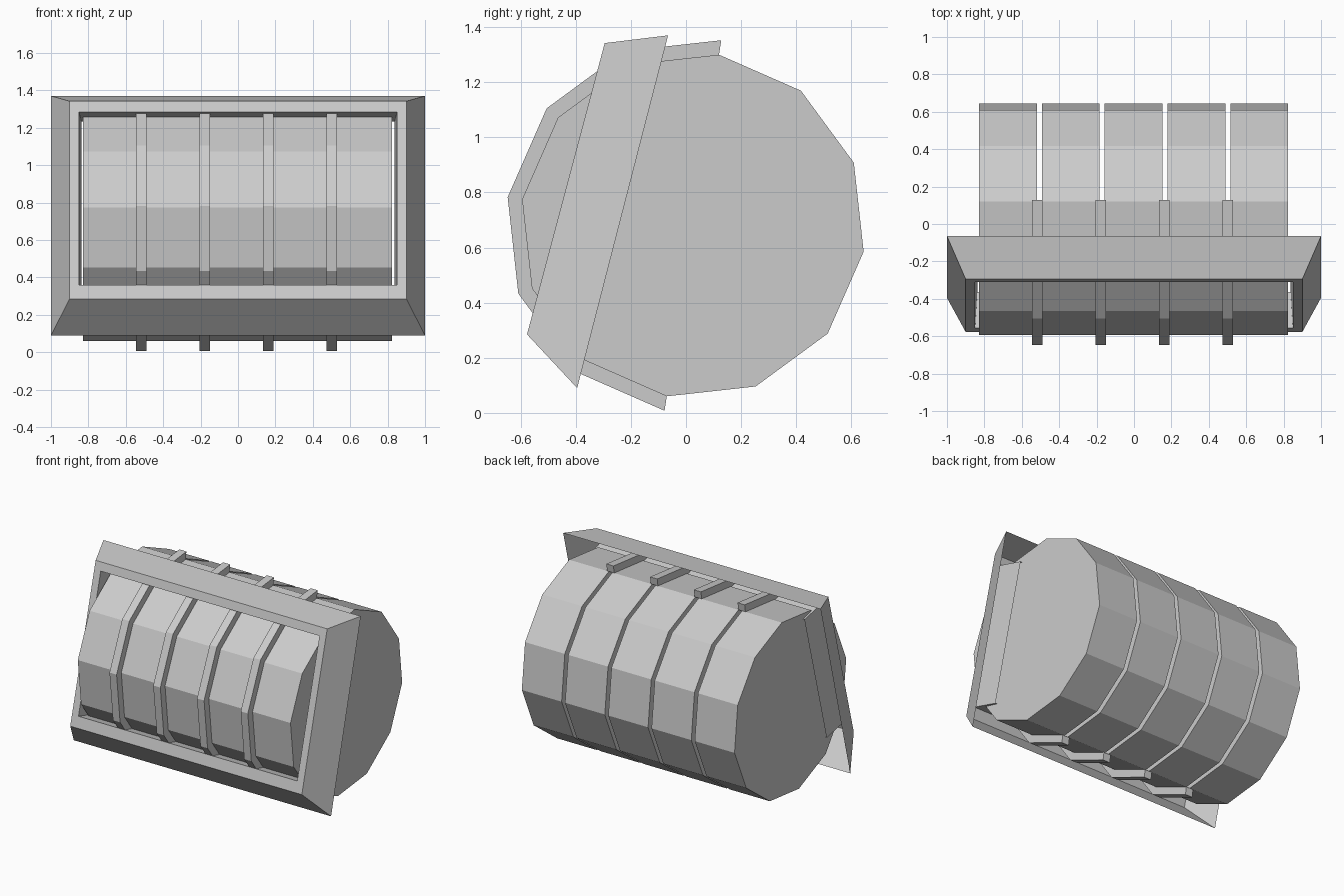
import bpy
import bmesh
from math import sin, cos, radians

cube = bpy.data.objects.get("Cube")
if cube:
    bpy.data.objects.remove(cube, do_unlink=True)

grey = bpy.data.materials.new("light_grey")
grey.use_nodes = True
COLOR = (0.6, 0.6, 0.6, 1)
grey.diffuse_color = COLOR
grey.node_tree.nodes["Principled BSDF"].inputs["Base Color"].default_value = COLOR

CY, CZ = 0.025, 0.68          # drum axis
R_DRUM, R_BAND = 0.627, 0.68
START = 81.3                  # angle of the first corner


def finish(name, bm):
    bmesh.ops.recalc_face_normals(bm, faces=bm.faces)
    mesh = bpy.data.meshes.new(name)
    bm.to_mesh(mesh)
    bm.free()
    mesh.materials.append(grey)
    obj = bpy.data.objects.new(name, mesh)
    bpy.context.collection.objects.link(obj)
    return obj


def on_circle(radius, step):
    a = radians(START + 30 * step)
    return CY + radius * cos(a), CZ + radius * sin(a)


def bridge(bm, a, b, closed=True):
    n = len(a)
    for i in range(n if closed else n - 1):
        j = (i + 1) % n
        bm.faces.new((a[i], a[j], b[j], b[i]))


def drum(name, x, width):
    bm = bmesh.new()
    ends = [[bm.verts.new((x + s * width / 2, *on_circle(R_DRUM, i))) for i in range(12)]
            for s in (-1, 1)]
    bridge(bm, *ends)
    for ring in ends:
        bm.faces.new(ring)
    finish(name, bm)


def band(name, x, width):
    # half ring with a rectangular section around the front of the drums
    bm = bmesh.new()
    sections = []
    for i in range(7):
        sections.append([bm.verts.new((x + s * width / 2, *on_circle(r, i)))
                         for s, r in ((-1, R_DRUM), (1, R_DRUM), (1, R_BAND), (-1, R_BAND))])
    for a, b in zip(sections, sections[1:]):
        bridge(bm, a, b)
    bm.faces.new(sections[0])
    bm.faces.new(sections[-1])
    finish(name, bm)


# Five separate drum segments with narrow gaps
for k in range(5):
    drum(f"drum_segment_{k + 1}", -0.002 + (k - 2) * 0.336, 0.309)

# Four raised bands over the gaps
for k in range(4):
    band(f"band_{k + 1}", -0.008 + (k - 1.5) * 0.34, 0.055)

# Tilted frame: open-backed bevel, flat front border and inner lip
bm = bmesh.new()
loops = []
for half, (y0, z0), (y1, z1) in (
        (1.0, (-0.395, 0.09), (-0.065, 1.37)),
        (0.9, (-0.577, 0.285), (-0.295, 1.342)),
        (0.85, (-0.557, 0.36), (-0.31, 1.285)),
        (0.838, (-0.364, 0.308), (-0.117, 1.233))):
    loops.append([bm.verts.new(p) for p in (
        (-half, y0, z0), (half, y0, z0), (half, y1, z1), (-half, y1, z1))])
for a, b in zip(loops, loops[1:]):
    bridge(bm, a, b)
finish("front_frame", bm)
